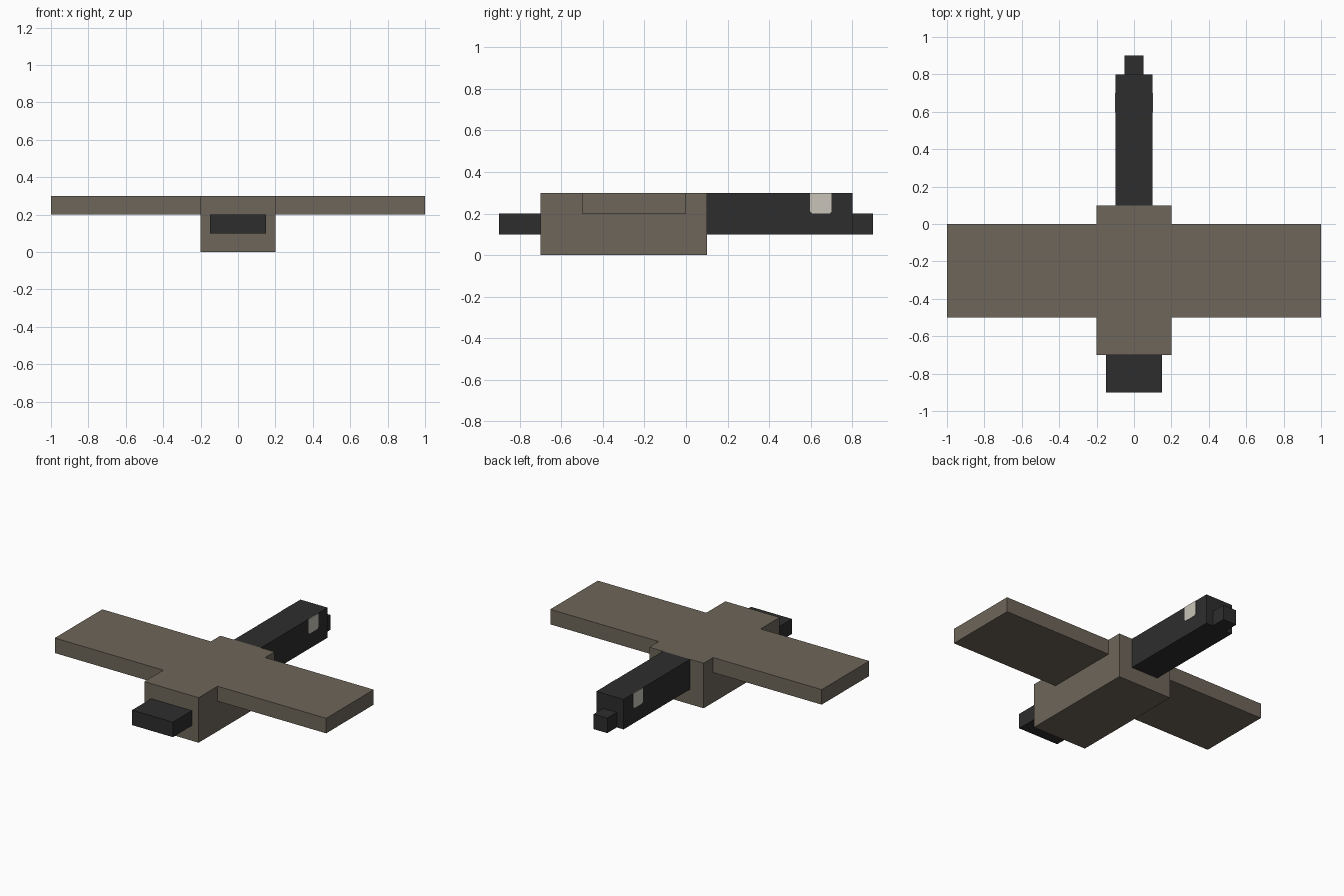
import bpy, bmesh
from mathutils import Vector

cube = bpy.data.objects.get("Cube")
if cube:
    bpy.data.objects.remove(cube, do_unlink=True)


def material(name, rgb):
    mat = bpy.data.materials.new(name)
    mat.use_nodes = True
    colour = (*rgb, 1)
    mat.diffuse_color = colour
    mat.node_tree.nodes["Principled BSDF"].inputs["Base Color"].default_value = colour
    return mat


brown = material("grey brown", (0.156, 0.133, 0.102))
black = material("soft black", (0.027, 0.027, 0.027))
cream = material("pale cream", (0.578, 0.552, 0.479))


def box(name, mat, low, high, bevel_bottom=0):
    """Axis-aligned block between two corners, optionally with cut lower corners."""
    low, high = Vector(low), Vector(high)
    bm = bmesh.new()
    bmesh.ops.create_cube(bm, size=1)
    bmesh.ops.scale(bm, vec=high - low, verts=bm.verts)
    if bevel_bottom:
        edges = [e for e in bm.edges
                 if all(v.co.z < 0 for v in e.verts)
                 and abs(e.verts[0].co.y - e.verts[1].co.y) < 1e-5]
        bmesh.ops.bevel(bm, geom=edges, offset=bevel_bottom, segments=1, affect='EDGES')
    mesh = bpy.data.meshes.new(name)
    bm.to_mesh(mesh)
    bm.free()
    mesh.materials.append(mat)
    obj = bpy.data.objects.new(name, mesh)
    obj.location = (low + high) / 2
    bpy.context.collection.objects.link(obj)
    return obj


# Body, tail, long neck and beak along the centre line
box("body", brown, (-0.2, -0.7, 0), (0.2, 0.1, 0.3))
box("tail", black, (-0.15, -0.9, 0.1), (0.15, -0.7, 0.2))
box("neck_and_head", black, (-0.1, 0.1, 0.1), (0.1, 0.8, 0.3))
box("beak", black, (-0.05, 0.8, 0.1), (0.05, 0.9, 0.2))

# Wings and cheek patches on both sides
for side, s in (("left", 1), ("right", -1)):
    inner, outer = sorted((0.2 * s, s))
    box(side + "_wing", brown, (inner, -0.5, 0.2), (outer, 0, 0.3))
    inner, outer = sorted((0.099 * s, 0.102 * s))
    box(side + "_cheek_patch", cream, (inner, 0.597, 0.2), (outer, 0.7, 0.3), 0.01)
